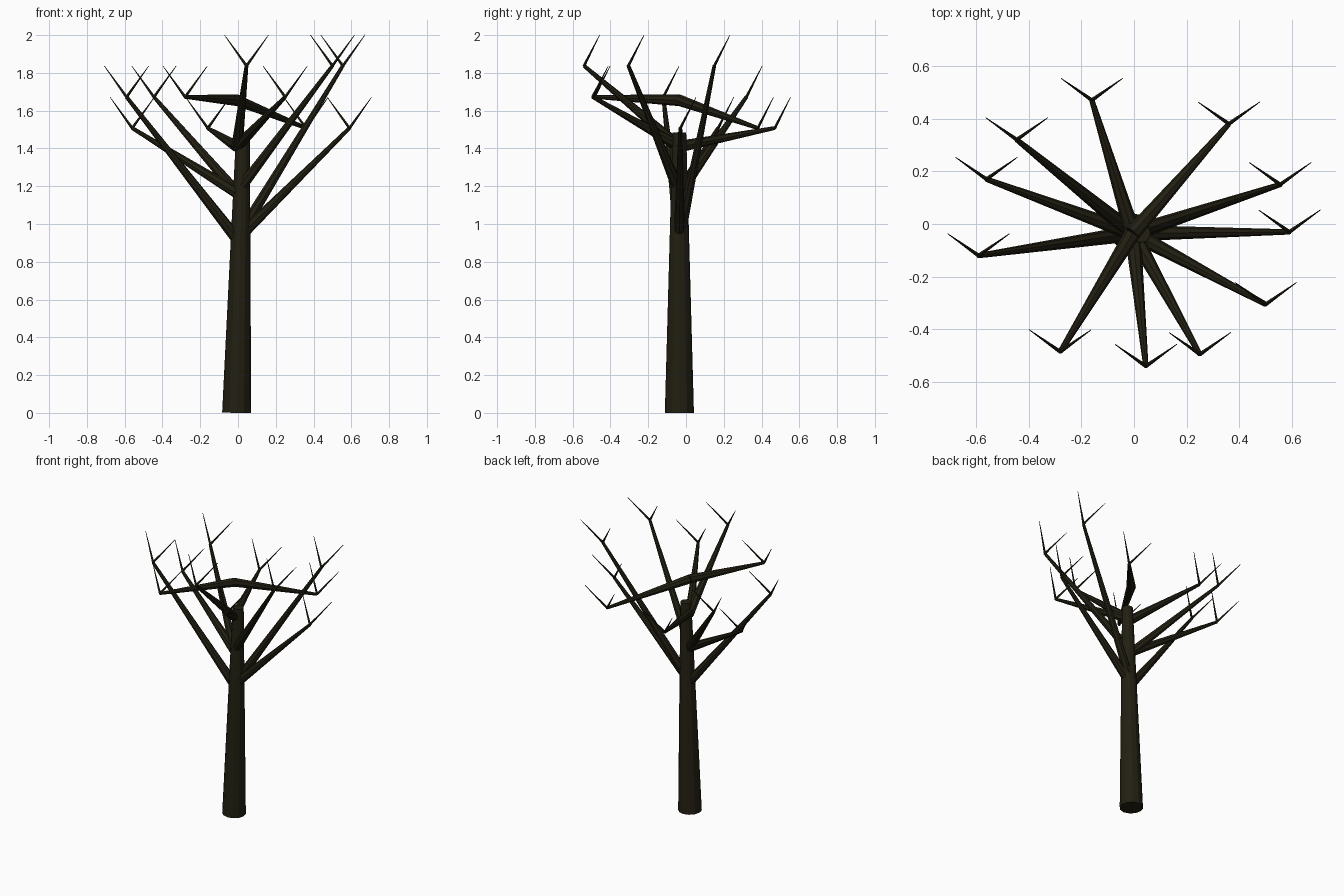
import bpy, bmesh
from mathutils import Vector

if "Cube" in bpy.data.objects:
    bpy.data.objects.remove(bpy.data.objects["Cube"])

bark = bpy.data.materials.new("dark_bark")
bark.diffuse_color = (0.016, 0.014, 0.006, 1)
bark.use_nodes = True
bark.node_tree.nodes["Principled BSDF"].inputs["Base Color"].default_value = bark.diffuse_color


def limb(name, start, end, r1, r2, sides):
    """Tapered flat-sided cylinder between two points."""
    a, b = Vector(start), Vector(end)
    d = b - a
    bm = bmesh.new()
    bmesh.ops.create_cone(bm, cap_ends=True, segments=sides,
                          radius1=r1, radius2=r2, depth=d.length)
    mesh = bpy.data.meshes.new(name)
    bm.to_mesh(mesh)
    bm.free()
    mesh.materials.append(bark)
    ob = bpy.data.objects.new(name, mesh)
    ob.rotation_mode = 'QUATERNION'
    ob.rotation_quaternion = d.to_track_quat('Z', 'Y')
    ob.location = (a + b) / 2
    bpy.context.collection.objects.link(ob)
    return ob


# Trunk, leaning slightly to the right
limb("trunk", (-0.007, -0.035, 0), (0.026, -0.035, 1.485), 0.077, 0.036, 12)

# Branch ends in the order they climb the trunk: three per level,
# with end heights cycling low, middle, high
tips = [(0.59, -0.03), (-0.59, -0.12), (0.555, 0.15),
        (-0.56, 0.17), (-0.445, 0.32), (0.50, -0.305),
        (-0.16, 0.47), (0.25, -0.495), (0.045, -0.54),
        (0.36, 0.38), (-0.28, -0.485)]
for i, (x, y) in enumerate(tips):
    root = (-0.005, -0.035, 0.92 + 0.245 * (i // 3))
    tip = Vector((x, y, 1.508 + 0.165 * (i % 3)))
    limb("branch", root, tip, 0.031, 0.010, 8)
    # Pair of twigs at the end of the branch
    for side in (-1, 1):
        limb("twig", tip, tip + Vector((0.117 * side, 0.083, 0.163)),
             0.008, 0.0015, 5)
